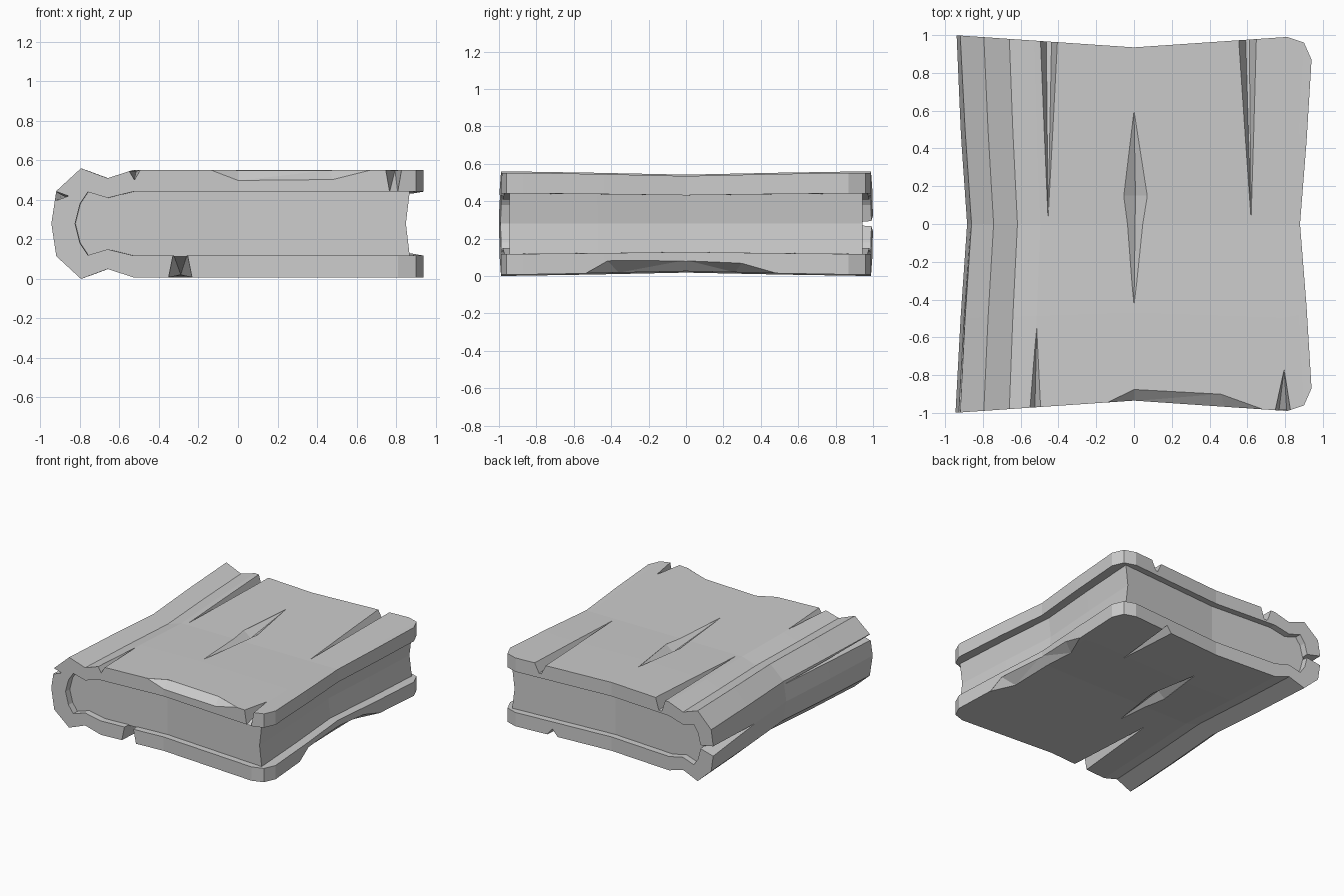
import bpy
import bmesh
from mathutils import Vector

cube = bpy.data.objects.get("Cube")
if cube:
    bpy.data.objects.remove(cube, do_unlink=True)

MID = 0.28
STATIONS = (-1, -0.5, 0, 0.5, 1)

grey = bpy.data.materials.new("plain_grey")
grey.use_nodes = True
colour = (0.6, 0.6, 0.6, 1)
grey.diffuse_color = colour
grey.node_tree.nodes["Principled BSDF"].inputs["Base Color"].default_value = colour


def add_object(name, bm):
    bmesh.ops.recalc_face_normals(bm, faces=bm.faces)
    mesh = bpy.data.meshes.new(name)
    bm.to_mesh(mesh)
    bm.free()
    mesh.materials.append(grey)
    obj = bpy.data.objects.new(name, mesh)
    bpy.context.collection.objects.link(obj)
    return obj


def half_length(x):
    # Ends dip towards the middle; fore-edge corners are clipped
    if x > 0.92:
        return 0.87
    if x > 0.88:
        return 0.96
    return 0.935 + 0.068 * abs(x)


def loft(name, rows, inset=0.0):
    """Sweep a strip of matching profile rows along y, pinched at the waist."""
    bm = bmesh.new()
    grid = []
    for s in STATIONS:
        pinch = 1 - 0.065 * (1 - abs(s)) ** 1.2
        grid.append([[bm.verts.new((x * pinch, s * (half_length(x) - inset),
                                    MID + (z - MID) * pinch))
                      for x, z in row] for row in rows])
    r, c, n = len(rows), len(rows[0]), len(STATIONS)
    for k in (0, n - 1):
        g = grid[k]
        for i in range(r - 1):
            for j in range(c - 1):
                bm.faces.new((g[i][j], g[i][j + 1], g[i + 1][j + 1], g[i + 1][j]))
    for a, b in zip(grid, grid[1:]):
        for i in (0, r - 1):
            for j in range(c - 1):
                bm.faces.new((a[i][j], a[i][j + 1], b[i][j + 1], b[i][j]))
        for j in (0, c - 1):
            for i in range(r - 1):
                bm.faces.new((a[i][j], a[i + 1][j], b[i + 1][j], b[i][j]))
    return add_object(name, bm)


def mirrored(half):
    # Profile half given as (x, height above the middle), ending on the spine
    return ([(x, MID + h) for x, h in half]
            + [(x, MID - h) for x, h in reversed(half) if h > 0])


# Cover: one folded band around the pages
outer = [(0.94, 0.272), (0.90, 0.272), (0.81, 0.272), (0, 0.272), (-0.53, 0.272),
         (-0.66, 0.23), (-0.795, 0.28), (-0.92, 0.165), (-0.945, 0)]
inner = [(0.94, 0.162), (0.90, 0.162), (0.81, 0.162), (0, 0.162), (-0.53, 0.162),
         (-0.66, 0.13), (-0.76, 0.16), (-0.80, 0.1), (-0.825, 0)]
cover = loft("cover", [mirrored(outer), mirrored(inner)])

# Page block with a hollow fore edge
edge = [(0.87, 0.167), (0.81, 0.167), (0, 0.167), (-0.53, 0.167),
        (-0.66, 0.135), (-0.765, 0.165), (-0.805, 0.1), (-0.828, 0.03)]
top = [(x, MID + h) for x, h in edge]
bottom = [(x, MID - h) for x, h in edge]
middle = [(0.85, MID)] + [(x, MID) for x, h in edge[1:]]
loft("pages", [top, middle, bottom], inset=0.05)

# Nicks and chips, gathered into one cutter
cuts = bmesh.new()


def chip(points, out):
    pts = [Vector(p) for p in points]
    verts = [cuts.verts.new(p) for p in pts + [p + Vector(out) for p in pts]]
    hull = bmesh.ops.convex_hull(cuts, input=verts)
    spare = {e for e in hull["geom_interior"] + hull["geom_unused"]
             if isinstance(e, bmesh.types.BMVert)}
    bmesh.ops.delete(cuts, geom=list(spare), context='VERTS')


def nick(tip, end, half, depth, out, side, floor=0.0):
    """Wedge that widens and deepens from tip to end."""
    end, out, side = Vector(end), Vector(out), Vector(side)
    low = end - out * depth
    pts = [tip, end + side * half, end - side * half, low + side * half * floor]
    if floor:
        pts.append(low - side * half * floor)
    chip(pts, out * 0.1)


def gash(a, b, centre, half, depth, up):
    c = Vector(centre)
    chip([a, b, c + Vector((half, 0, 0)), c - Vector((half, 0, 0)),
          c - Vector((0, 0, up * depth))], (0, 0, up * 0.1))


X, UP, DOWN, LEFT = (1, 0, 0), (0, 0, 1), (0, 0, -1), (-1, 0, 0)
# Front board
nick((-0.455, 0.02, 0.535), (-0.45, 1.02, 0.555), 0.048, 0.10, UP, X, 0.3)
nick((0.62, 0.02, 0.535), (0.60, 1.02, 0.555), 0.05, 0.08, UP, X, 0.2)
nick((-0.515, -0.55, 0.543), (-0.525, -1.0, 0.553), 0.032, 0.055, UP, X)
nick((0.795, -0.77, 0.548), (0.787, -1.02, 0.555), 0.047, 0.13, UP, X, 0.5)
gash((0, -0.43, 0.542), (0, 0.6, 0.544), (0.008, 0.15, 0.537), 0.062, 0.045, 1)
chip([(-0.14, -0.945, 0.552), (0, -0.875, 0.55), (0.46, -0.90, 0.55),
      (0.68, -0.98, 0.552), (0, -0.937, 0.497), (0.48, -0.968, 0.503)], (0, -0.1, 0.1))
# Back board
nick((-0.29, -0.22, 0.022), (-0.292, -1.02, 0.005), 0.065, 0.13, DOWN, X, 0.6)
nick((0.48, 0.45, 0.017), (0.50, 1.02, 0.005), 0.05, 0.06, DOWN, X)
gash((-0.08, -0.25, 0.022), (-0.08, 0.6, 0.016), (-0.08, 0.18, 0.024), 0.06, 0.045, -1)
chip([(0.915, -0.54, 0.016), (0.917, 0.48, 0.016), (0.91, -0.42, 0.083),
      (0.885, 0, 0.085), (0.902, 0.30, 0.068), (0.83, -0.36, 0.018),
      (0.82, 0.26, 0.02)], (0.1, 0, -0.1))
# Spine
nick((-0.858, 0, 0.41), (-0.918, -1.03, 0.42), 0.022, 0.06, LEFT, UP)
nick((-0.917, 0.42, MID), (-0.945, 1.03, MID), 0.042, 0.14, LEFT, UP, 0.3)

cutter = add_object("chip_cutter", cuts)
cutter.hide_render = True
mod = cover.modifiers.new("chips", 'BOOLEAN')
mod.operation = 'DIFFERENCE'
mod.solver = 'EXACT'
mod.object = cutter
bpy.context.view_layer.objects.active = cover
bpy.ops.object.modifier_apply(modifier=mod.name)
bpy.data.objects.remove(cutter, do_unlink=True)
